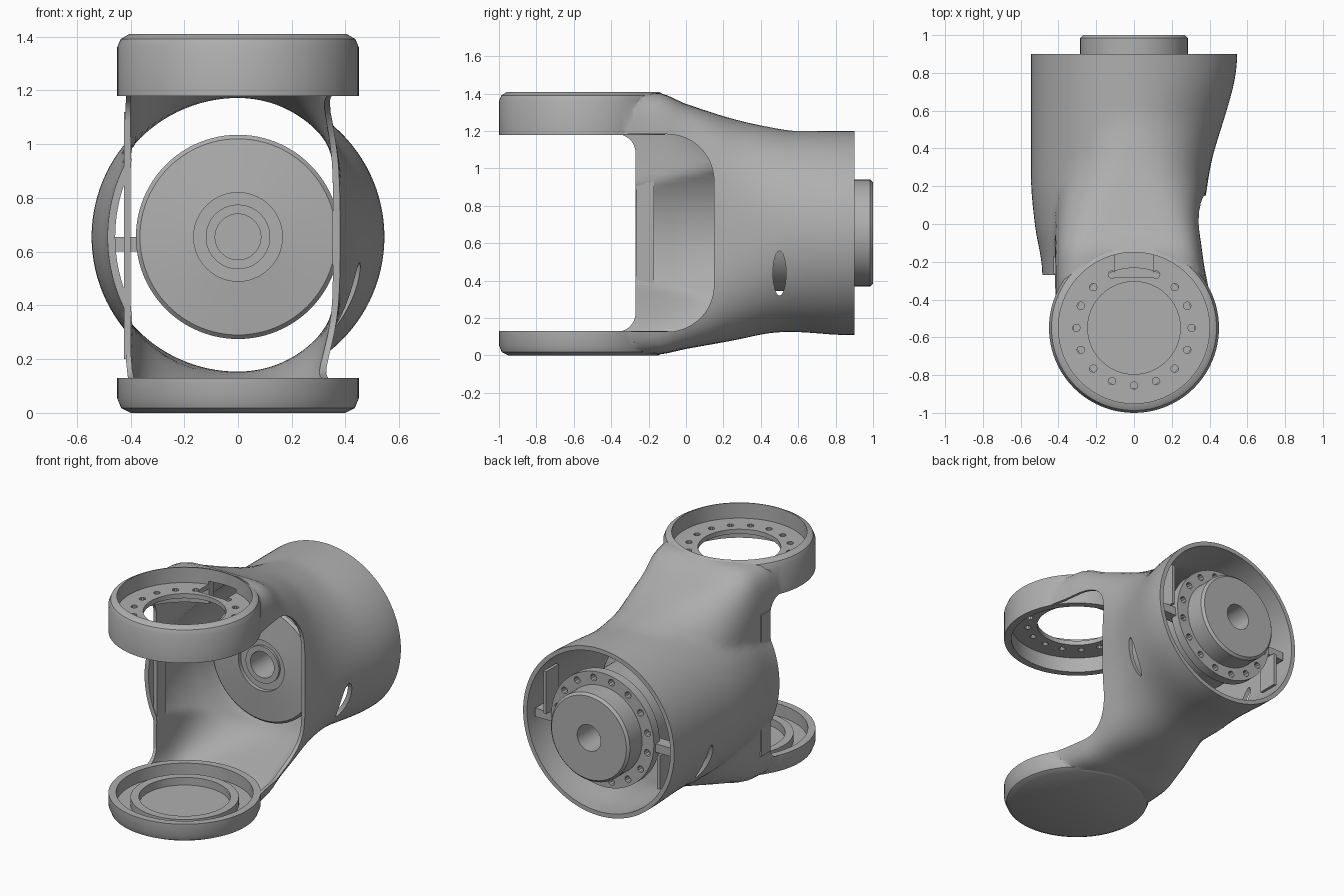
import bpy, bmesh
from math import sin, cos, pi, tau
from mathutils import Matrix, Vector

if "Cube" in bpy.data.objects:
    bpy.data.objects.remove(bpy.data.objects["Cube"], do_unlink=True)

grey = bpy.data.materials.new("cast_grey")
grey.use_nodes = True
grey.diffuse_color = (0.43, 0.43, 0.43, 1)
grey.node_tree.nodes["Principled BSDF"].inputs["Base Color"].default_value = (0.43, 0.43, 0.43, 1)

AXIS_Z = 0.655      # height of the barrel axis
RING_Y = -0.55      # centre of both fork rings


def finish(name, bm):
    bmesh.ops.recalc_face_normals(bm, faces=bm.faces)
    mesh = bpy.data.meshes.new(name)
    bm.to_mesh(mesh)
    bm.free()
    ob = bpy.data.objects.new(name, mesh)
    bpy.context.collection.objects.link(ob)
    mesh.materials.append(grey)
    return ob


def smooth(ob, angle=35):
    bpy.ops.object.select_all(action='DESELECT')
    ob.select_set(True)
    bpy.context.view_layer.objects.active = ob
    bpy.ops.object.shade_smooth_by_angle(angle=angle * pi / 180)


def lathe(name, profile, along_y=False, center=(0, 0, 0), segs=96):
    """Revolve a closed (radius, height) profile about z, or about y."""
    bm = bmesh.new()
    vs = [bm.verts.new((r, 0, h)) for r, h in profile]
    es = [bm.edges.new((vs[i - 1], v)) for i, v in enumerate(vs)
          if profile[i - 1][0] + profile[i][0] > 0]
    bmesh.ops.spin(bm, geom=vs + es, axis=(0, 0, 1), cent=(0, 0, 0),
                   angle=tau, steps=segs, use_duplicate=False)
    bmesh.ops.remove_doubles(bm, verts=bm.verts, dist=1e-5)
    if along_y:
        bm.transform(Matrix.Rotation(-pi / 2, 4, 'X'))
    bm.transform(Matrix.Translation(center))
    return finish(name, bm)


def rod(r, h0, h1, **kw):
    return lathe("cutter", [(0, h0), (r, h0), (r, h1), (0, h1)], **kw)


def prism(name, pts, x0, x1):
    """Extrude a (y, z) outline along x."""
    bm = bmesh.new()
    face = bm.faces.new([bm.verts.new((x0, y, z)) for y, z in pts])
    ext = bmesh.ops.extrude_face_region(bm, geom=[face])
    bmesh.ops.translate(bm, vec=Vector((x1 - x0, 0, 0)),
                        verts=[g for g in ext["geom"] if isinstance(g, bmesh.types.BMVert)])
    return finish(name, bm)


def box(name, x, y, z):
    return prism(name, [(y[0], z[0]), (y[1], z[0]), (y[1], z[1]), (y[0], z[1])], *x)


def boolean(ob, other, op='DIFFERENCE'):
    mod = ob.modifiers.new("cut", 'BOOLEAN')
    mod.operation, mod.solver, mod.object = op, 'EXACT', other
    bpy.context.view_layer.objects.active = ob
    bpy.ops.object.modifier_apply(modifier=mod.name)
    bpy.data.objects.remove(other, do_unlink=True)


def curve(keys, y):
    """Smooth interpolation through (y, value) keys."""
    if y <= keys[0][0]:
        return keys[0][1]
    if y >= keys[-1][0]:
        return keys[-1][1]
    i = next(k for k in range(len(keys) - 1) if y <= keys[k + 1][0])

    def slope(k):
        if k in (0, len(keys) - 1):
            return 0
        a, b = keys[k - 1], keys[k + 1]
        return (b[1] - a[1]) / (b[0] - a[0])
    (ya, a), (yb, b) = keys[i], keys[i + 1]
    d = yb - ya
    t = (y - ya) / d
    return ((2*t**3 - 3*t**2 + 1) * a + (t**3 - 2*t**2 + t) * d * slope(i)
            + (3*t**2 - 2*t**3) * b + (t**3 - t**2) * d * slope(i + 1))


# Shell outline along its length: half width, reach up and down, squareness, side bulge
WIDTH = [(-.55, .43), (-.35, .4), (-.2, .372), (0, .36), (.15, .38), (.35, .415),
         (.6, .49), (.75, .53), (.88, .545)]
UP = [(-.16, .75), (0, .69), (.25, .61), (.45, .565), (.6, .545)]
DOWN = [(-.16, .65), (0, .62), (.25, .575), (.45, .535), (.6, .53), (.85, .545)]
SQUARE = [(-.3, 8), (-.15, 7), (0, 5), (.15, 3.4), (.3, 2.5), (.6, 2)]
BULGE = [(-.27, .485), (0, .525), (.25, .545)]


def radius(y, t):
    c, s = cos(t), sin(t)
    n = curve(SQUARE, y)
    a = curve(WIDTH, y)
    if c < 0:
        a = max(a, .42)
    b = curve(UP if s > 0 else DOWN, y)
    r = (abs(c / a) ** n + abs(s / b) ** n) ** (-1 / n)
    if c < 0 and y > -.28:
        side = ((c / curve(BULGE, y)) ** 2 + (s / min(b, .545)) ** 2) ** -.5
        r = max(r, side)
    return r


def loft(name, ys, inset=0, segs=112):
    bm = bmesh.new()
    rings = []
    for y in ys:
        ring = []
        for i in range(segs):
            t = tau * i / segs
            r = radius(y, t) - inset
            ring.append(bm.verts.new((r * cos(t), y, AXIS_Z + r * sin(t))))
        rings.append(ring)
    for a, b in zip(rings, rings[1:]):
        for i in range(segs):
            bm.faces.new((a[i - 1], a[i], b[i], b[i - 1]))
    bm.faces.new(rings[0])
    bm.faces.new(rings[-1])
    return finish(name, bm)


def opening(y_end, r, x0):
    """Fork gap with rounded inner corners."""
    lo, hi = .127, 1.183
    arc = [pi / 2 * k / 12 for k in range(13)]
    pts = [(-1.5, lo)]
    pts += [(y_end - r + r * sin(a), lo + r - r * cos(a)) for a in arc]
    pts += [(y_end - r + r * cos(a), hi - r + r * sin(a)) for a in arc]
    pts += [(-1.5, hi)]
    return prism("cutter", pts, x0, 1)


# Fork housing: hollow lofted shell with the fork gap; the wall at -x reaches further forward
stations = sorted([-.55 + .0453 * k for k in range(32)] + [-.281, -.279, .9])
housing = loft("fork_housing", stations)
boolean(housing, loft("cutter", [-.35 + .04 * k for k in range(34)], inset=.028))
boolean(housing, opening(-.27, .1, -1))
boolean(housing, opening(.15, .25, 0))

# Ring ends: a drilled flange at the top, a closed cup at the bottom
ring_c = (0, RING_Y, 0)
for h0, h1 in ((1.15, 1.6), (-.1, .16)):
    boolean(housing, rod(.42, h0, h1, center=ring_c))
boolean(housing, lathe("top", [(.405, 1.18), (.45, 1.18), (.45, 1.36), (.437, 1.391), (.405, 1.41),
                               (.4, 1.41), (.4, 1.31), (.245, 1.31), (.245, 1.28), (.405, 1.28)],
                       center=ring_c), 'UNION')
boolean(housing, lathe("bottom", [(0, 0), (.4, 0), (.435, .018), (.45, .055), (.45, .13),
                                  (.405, .13), (.405, .05), (0, .05)], center=ring_c), 'UNION')

# Cable slot and bolt holes
boolean(housing, box("cutter", (-.1, .1), (-.28, -.08), (1.1, 1.33)))
for k in range(16):
    if k != 4:
        a = tau * k / 16
        boolean(housing, rod(.02, 1.2, 1.4, segs=10,
                             center=(.305 * cos(a), RING_Y + .305 * sin(a), 0)))

# Oval side windows
oval = [(.5 + .035 * cos(tau * k / 24), .44 + .12 * sin(tau * k / 24)) for k in range(24)]
boolean(housing, prism("cutter", oval, -1, 1))
smooth(housing)

# Bearing seat in the lower ring
smooth(lathe("bearing_seat", [(.27, .045), (.32, .045), (.32, .1), (.27, .1)], center=ring_c))

# Drive unit on the barrel axis: front disc, body, flange and output hub with a bore at each end
drive = lathe("drive_unit", [(0, .5), (.085, .5), (.085, .25), (.12, .25), (.12, .265), (.165, .265),
                             (.165, .24), (.365, .26), (.38, .275), (.38, .32), (.31, .34), (.31, .8),
                             (.37, .8), (.37, .86), (.285, .86), (.285, .985), (.27, 1.0),
                             (.085, 1.0), (.085, .6), (0, .6)],
              along_y=True, center=(0, 0, AXIS_Z))
for k in range(16):
    a = tau * (k + .5) / 16
    boolean(drive, rod(.022, .82, .9, along_y=True, segs=10,
                       center=(.33 * cos(a), 0, AXIS_Z + .33 * sin(a))))
smooth(drive)

# Mounts and guard plates beside the drive unit, and the liner behind the long wall's edge
for side, word in ((-1, "right"), (1, "left")):
    box(word + "_mount", sorted((side * .3, side * .5)), (.76, .84), (.6, .655))
    z = (.655, .93) if side > 0 else (.38, .6)
    box(word + "_guard_plate", sorted((side * .4, side * .42)), (.74, .87), z)
box("wall_liner", (-.425, -.4), (-.265, -.17), (.2, 1.12))
